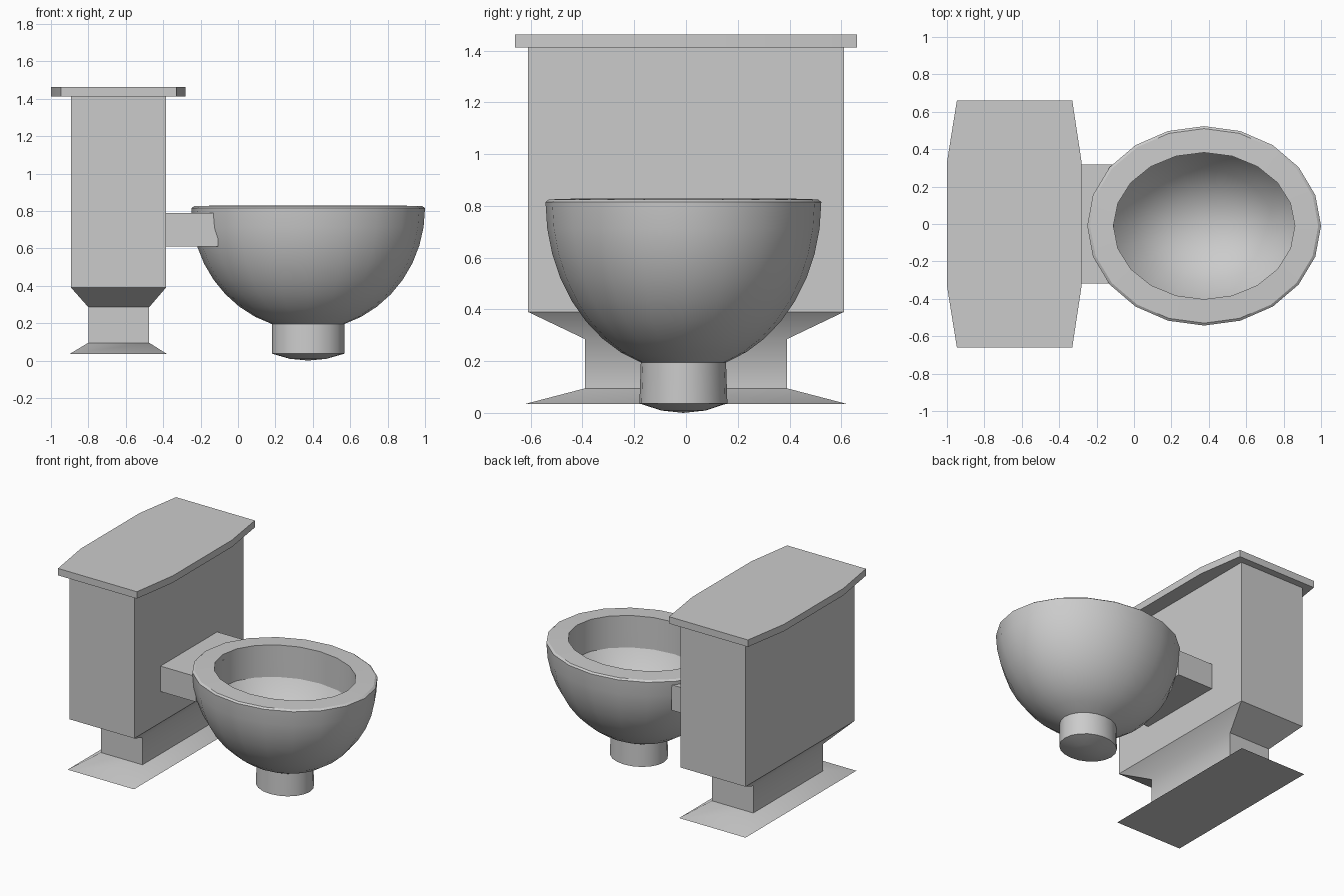
import bpy, bmesh
from math import sin, cos, pi, radians

if "Cube" in bpy.data.objects:
    bpy.data.objects.remove(bpy.data.objects["Cube"])


def loft(name, rings, cap_first=True, cap_last=True, angle=30):
    """Skin a list of equal-length point rings into one mesh object."""
    bm = bmesh.new()
    loops = [[bm.verts.new(p) for p in ring] for ring in rings]
    n = len(rings[0])
    for a, b in zip(loops, loops[1:]):
        for i in range(n):
            j = (i + 1) % n
            bm.faces.new((a[i], a[j], b[j], b[i]))
    if cap_first:
        bm.faces.new(loops[0][::-1])
    if cap_last:
        bm.faces.new(loops[-1])
    bmesh.ops.remove_doubles(bm, verts=bm.verts[:], dist=1e-5)
    bmesh.ops.recalc_face_normals(bm, faces=bm.faces[:])
    mesh = bpy.data.meshes.new(name)
    bm.to_mesh(mesh)
    bm.free()
    obj = bpy.data.objects.new(name, mesh)
    bpy.context.collection.objects.link(obj)
    bpy.ops.object.select_all(action='DESELECT')
    obj.select_set(True)
    bpy.context.view_layer.objects.active = obj
    bpy.ops.object.shade_smooth_by_angle(angle=radians(angle))
    return obj


def rect(x0, x1, y, z):
    return [(x0, -y, z), (x1, -y, z), (x1, y, z), (x0, y, z)]


def ellipse(rx, ry, z, sides=20):
    return [(0.375 + rx * cos(2 * pi * i / sides),
             -0.01 + ry * sin(2 * pi * i / sides), z) for i in range(sides)]


# Tank, open underneath where the pedestal joins
loft("tank", [rect(-0.893, -0.385, 0.61, z) for z in (0.39, 1.415)],
     cap_first=False)

# Pedestal: taper, neck and flared foot
loft("pedestal", [rect(-0.90, -0.38, 0.62, 0.035),
                  rect(-0.80, -0.475, 0.39, 0.095),
                  rect(-0.80, -0.475, 0.39, 0.285),
                  rect(-0.893, -0.385, 0.61, 0.39)],
     cap_last=False, angle=50)

# Lid with bowed front and back edges
half = [(-0.28, -0.33), (-0.28, 0.33), (-0.33, 0.66), (-0.947, 0.66)]
outline = half + [(-1.0, 0.33), (-1.0, -0.33), (-0.947, -0.66), (-0.33, -0.66)]
loft("tank_lid", [[(x, y, z) for x, y in outline] for z in (1.413, 1.462)])

# Connector between tank and bowl
loft("connector", [rect(-0.40, -0.107, 0.317, z) for z in (0.61, 0.79)])

# Bowl: inside, lip, rim, outside, drain stem and domed base
rings = []
for k in range(4):
    t = radians(22.5 * k)
    rings.append(ellipse(0.525 * sin(t), 0.425 * sin(t), 0.79 - 0.49 * cos(t)))
rings.append(ellipse(0.485, 0.392, 0.79))
rings.append(ellipse(0.485, 0.392, 0.829))
rings.append(ellipse(0.61, 0.52, 0.825))
for k in range(10, 1, -1):
    t = radians(9 * k)
    rings.append(ellipse(0.625 * sin(t), 0.533 * sin(t), 0.815 - 0.652 * cos(t)))
for k in (2, 1, 0):
    t = radians(9 * k)
    rings.append(ellipse(0.625 * sin(t), 0.55 * sin(t), 0.75 * (1 - cos(t))))
loft("bowl", rings, cap_first=False, cap_last=False)
